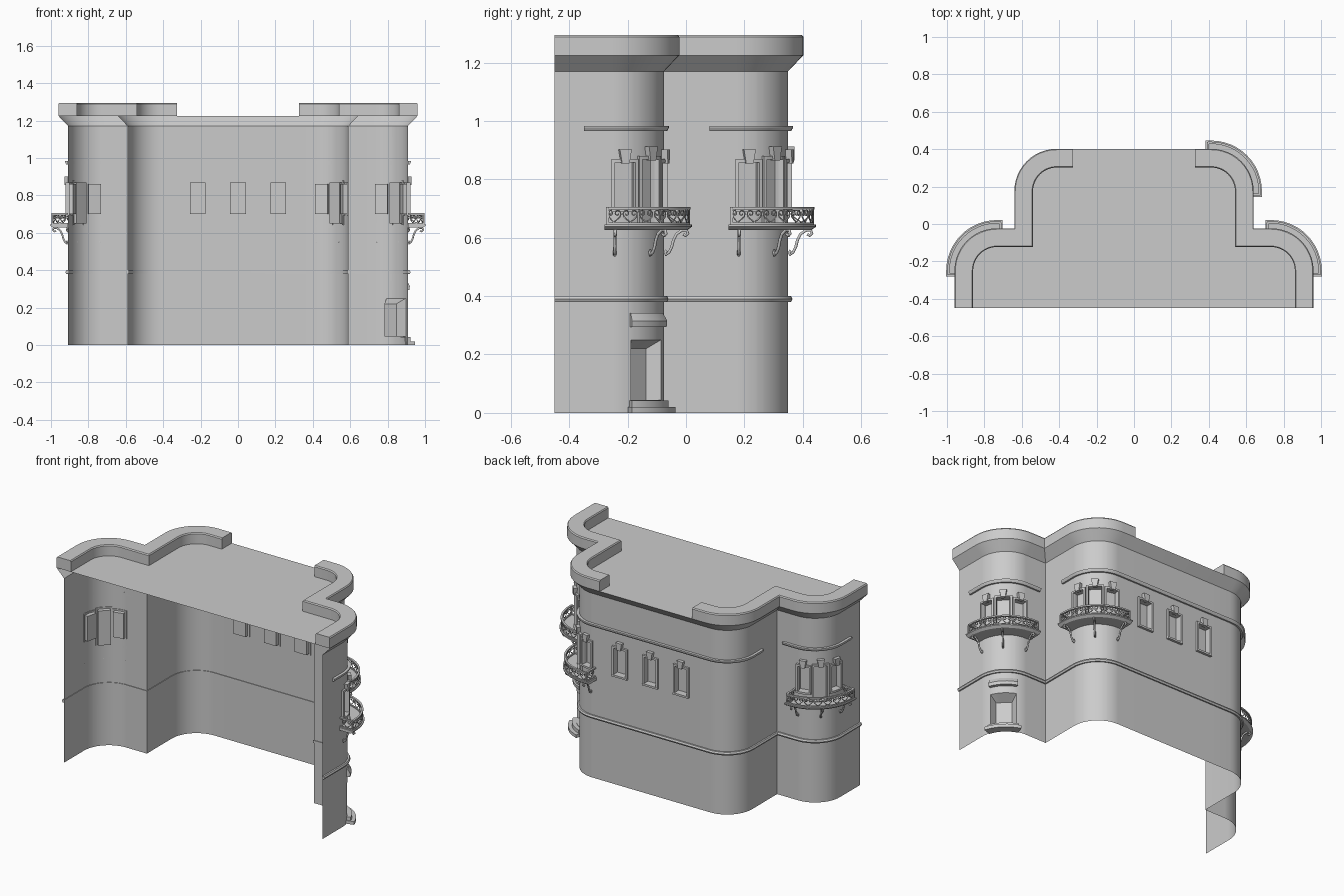
import bpy, bmesh, math
from mathutils import Vector

if "Cube" in bpy.data.objects:
    bpy.data.objects.remove(bpy.data.objects["Cube"])

# ---- wall plan: half outline (right side), mirrored; s = distance along it ----
R, Q = 0.175, 0.175 * math.pi / 2
XL, XU, Y0, YS, YB = 0.908, 0.588, -0.45, -0.075, 0.35
SEGS = []                      # (length, function u -> (point, outward normal))

def line(a, b):
    a, b = Vector(a), Vector(b)
    d = (b - a).normalized()
    SEGS.append(((b - a).length, lambda u: (a + d * u, Vector((d.y, -d.x)))))

def arc(cx, cy, a0):
    def f(u):
        n = Vector((math.cos(a0 + u / R), math.sin(a0 + u / R)))
        return Vector((cx, cy)) + n * R, n
    SEGS.append((Q, f))

line((XL, Y0), (XL, YS - R)); arc(XL - R, YS - R, 0)
line((XL - R, YS), (XU, YS)); line((XU, YS), (XU, YB - R))
arc(XU - R, YB - R, 0)
line((XU - R, YB), (R - XU, YB))
arc(R - XU, YB - R, math.pi / 2)
line((-XU, YB - R), (-XU, YS)); line((-XU, YS), (R - XL, YS))
arc(R - XL, YS - R, math.pi / 2); line((-XL, YS - R), (-XL, Y0))
T = sum(l for l, f in SEGS)
MARKS, A = [0.0], []           # natural break points, arc starts
acc = 0
for i, (l, f) in enumerate(SEGS):
    if abs(l - Q) < 1e-9:
        A.append(acc)
        MARKS += [acc + l * k / 12 for k in range(1, 12)]
    acc += l
    MARKS.append(acc)

def raw(s):
    s = min(max(s, 0), T)
    for l, f in SEGS:
        if s <= l:
            return f(s)
        s -= l
    return f(l)

def at(s, off=0.0, z=0.0):
    """Point on the plan, offset outward with mitred corners."""
    n1, n2 = raw(s - 1e-5)[1], raw(s + 1e-5)[1]
    p = raw(s)[0] + (n1 + n2) / (1 + n1.dot(n2)) * off
    return Vector((p.x, p.y, z))

def stations(s0, s1, extra=()):
    out = []
    for s in sorted([s0, s1] + [m for m in list(MARKS) + list(extra) if s0 < m < s1]):
        if not out or s - out[-1] > 1e-4:
            out.append(s)
    return out

def finish(name, bm, recalc=True):
    if recalc:
        bmesh.ops.recalc_face_normals(bm, faces=bm.faces)
    me = bpy.data.meshes.new(name)
    bm.to_mesh(me)
    bm.free()
    ob = bpy.data.objects.new(name, me)
    bpy.context.collection.objects.link(ob)
    bpy.ops.object.select_all(action='DESELECT')
    ob.select_set(True)
    bpy.context.view_layer.objects.active = ob
    bpy.ops.object.shade_smooth_by_angle(angle=math.radians(30))
    return ob

def sweep(bm, s0, s1, prof, closed=True):
    rows = [[bm.verts.new(at(s, o, z)) for o, z in prof] for s in stations(s0, s1)]
    n = len(prof)
    for a, b in zip(rows, rows[1:]):
        for j in range(n if closed else n - 1):
            k = (j + 1) % n
            bm.faces.new((a[j], b[j], b[k], a[k]))
    if closed:
        bm.faces.new(rows[0]); bm.faces.new(rows[-1])

def rect(o0, o1, z0, z1):
    return [(o0, z0), (o1, z0), (o1, z1), (o0, z1)]

def block(bm, s, w0, w1, o0, o1, z0, z1):
    """Box on the wall at s: width w0 at its foot, w1 at its head."""
    p, n = raw(s)
    n = Vector((n.x, n.y, 0)); t = Vector((-n.y, n.x, 0)); p = Vector((p.x, p.y, 0))
    v = [bm.verts.new(p + t * a * w / 2 + n * o + Vector((0, 0, z)))
         for z, w in ((z0, w0), (z1, w1)) for a, o in ((-1, o0), (1, o0), (1, o1), (-1, o1))]
    for f in ((0, 1, 2, 3), (4, 5, 6, 7), (0, 1, 5, 4), (1, 2, 6, 5), (2, 3, 7, 6), (3, 0, 4, 7)):
        bm.faces.new([v[i] for i in f])

# ---- openings: (s, width, z0, z1, depth, back scale) ----
BAYS = [A[0], A[1], A[3]]
windows = [(T / 2 - x, 0.085, 0.70, 0.87, 0.03, 1) for x in (-0.215, 0, 0.215)]
for a in BAYS:
    for deg, w, z0, z1 in ((13, 0.068, 0.70, 0.86), (45, 0.076, 0.65, 0.87), (77, 0.068, 0.70, 0.86)):
        windows.append((a + R * math.radians(deg), w, z0, z1, 0.03, 1))
DOOR = A[0] + Q / 2
openings = windows + [(DOOR, 0.15, 0.045, 0.25, 0.06, 0.62)]

# ---- outer wall with recessed niches ----
bm = bmesh.new()
cuts = [s + k * w / 2 for s, w, *_ in openings for k in (-1, 1)]
cols = stations(0, T, cuts)
zs = sorted({0, 1.17} | {z for o in openings for z in o[2:4]})
grid = [[bm.verts.new(at(s, 0, z)) for z in zs] for s in cols]
for i in range(len(cols) - 1):
    for j in range(len(zs) - 1):
        sm, zm = (cols[i] + cols[i + 1]) / 2, (zs[j] + zs[j + 1]) / 2
        if not any(abs(sm - o[0]) < o[1] / 2 and o[2] < zm < o[3] for o in openings):
            bm.faces.new((grid[i][j], grid[i + 1][j], grid[i + 1][j + 1], grid[i][j + 1]))
for s, w, z0, z1, d, k in openings:
    cc = stations(s - w / 2, s + w / 2, cuts)
    p, n = raw(s)
    t = Vector((-n.y, n.x, 0)); c = Vector((p.x - n.x * d, p.y - n.y * d, 0))
    zb = z1 - (0.03 if k < 1 else 0)
    def put(q, z):
        return bm.verts.new((q.x, q.y, z))
    backs = [c + t * ((at(q) - c).dot(t) * k) for q in cc]
    f0 = [put(at(q), z0) for q in cc]; f1 = [put(at(q), z1) for q in cc]
    b0 = [put(q, z0) for q in backs]; b1 = [put(q, zb) for q in backs]
    for i in range(len(cc) - 1):
        bm.faces.new((b0[i], b0[i + 1], b1[i + 1], b1[i]))
        bm.faces.new((b1[i], b1[i + 1], f1[i + 1], f1[i]))
        bm.faces.new((f0[i], f0[i + 1], b0[i + 1], b0[i]))
    bm.faces.new((f0[0], b0[0], b1[0], f1[0]))
    bm.faces.new((f0[-1], f1[-1], b1[-1], b0[-1]))
bmesh.ops.remove_doubles(bm, verts=bm.verts, dist=1e-5)
finish("outer_wall", bm, False)

# ---- flared cornice, roof, parapets ----
bm = bmesh.new()
sweep(bm, 0, T, [(0, 1.17), (0.052, 1.225)], False)
finish("cornice", bm, False)
bm = bmesh.new()
bm.faces.new([bm.verts.new(at(s, 0.052, 1.225)) for s in stations(0, T)])
finish("roof", bm, False)
for name, s0, s1 in (("right_parapet", 0, T / 2 - 0.325), ("left_parapet", T / 2 + 0.325, T)):
    bm = bmesh.new()
    sweep(bm, s0, s1, [(-0.048, 1.225), (0.052, 1.225), (0.052, 1.288), (0.047, 1.295),
                       (-0.043, 1.295), (-0.048, 1.288)])
    finish(name, bm)

# ---- string courses ----
bm = bmesh.new()
sweep(bm, 0, T, [(-0.004, 0.382), (0.01, 0.38), (0.015, 0.39), (0.01, 0.4), (-0.004, 0.4)])
finish("string_course", bm)
bm = bmesh.new()
up = SEGS[0][0] + Q + SEGS[2][0] + 0.155      # start of the upper run on the side wall
for s0, s1 in ((0.1, A[0] + Q + 0.1), (up, T - up), (T - A[0] - Q - 0.1, T - 0.1)):
    sweep(bm, s0, s1, [(0, 0.965), (0.01, 0.965), (0.017, 0.977), (0.017, 0.983), (0, 0.983)])
finish("hood_moulding", bm)

# ---- window surrounds with keystones ----
bm = bmesh.new()
for s, w, z0, z1, *_ in windows:
    for k in (-1, 1):
        block(bm, s + k * (w / 2 + 0.005), 0.012, 0.012, -0.006, 0.013, z0 - 0.008, z1 + 0.01)
    sweep(bm, s - w / 2, s + w / 2, rect(-0.004, 0.013, z1 - 0.002, z1 + 0.01))
    sweep(bm, s - w / 2 - 0.011, s + w / 2 + 0.011, rect(0, 0.015, z0 - 0.012, z0))
    block(bm, s, 0.026, 0.042, 0, 0.021, z1 - 0.005, z1 + 0.042)
finish("window_surrounds", bm)

# ---- entrance canopy and steps ----
bm = bmesh.new()
sweep(bm, DOOR - 0.078, DOOR + 0.078, [(0, 0.295), (0.02, 0.295), (0.022, 0.315), (0.006, 0.343), (0, 0.343)])
finish("door_canopy", bm)
bm = bmesh.new()
sweep(bm, DOOR - 0.086, DOOR + 0.086, rect(-0.005, 0.048, 0, 0.02))
sweep(bm, DOOR - 0.08, DOOR + 0.08, rect(-0.005, 0.025, 0.02, 0.042))
finish("door_steps", bm)

# ---- balconies ----
def tube(name, paths, r):
    cu = bpy.data.curves.new(name, 'CURVE')
    cu.dimensions = '3D'
    cu.bevel_depth, cu.bevel_resolution, cu.use_fill_caps = r, 1, True
    for pts in paths:
        sp = cu.splines.new('POLY')
        sp.points.add(len(pts) - 1)
        for q, p in zip(sp.points, pts):
            q.co = (*p, 1)
    bpy.context.collection.objects.link(bpy.data.objects.new(name, cu))

def scroll(side):
    """One half of a heart scroll in a unit cell: stem, then inward spiral."""
    pts = [(0, 0.02), (0.18, 0.2), (0.38, 0.42)]
    for i in range(13):
        a = -0.3 + i * 0.55
        r = 0.2 * (1 - i / 17)
        pts.append((0.23 + r * math.cos(a), 0.68 + 1.4 * r * math.sin(a)))
    return [(0.5 + side * u, v) for u, v in pts]

RO, ZB, ZT = 0.084, 0.652, 0.698
for name, a in zip(("right_front", "right_back", "left_front"), BAYS):
    e0, e1, r0, r1 = a - 0.03, a + Q + 0.03, a - 0.018, a + Q + 0.018
    bm = bmesh.new()
    sweep(bm, e0, e1, [(0, 0.645), (0.096, 0.645), (0.096, 0.638), (0.08, 0.627), (0, 0.627)])
    finish(name + "_balcony_slab", bm)
    bm = bmesh.new()
    for z0, z1, h in ((0.645, 0.652, 0.004), (0.697, 0.706, 0.006)):
        sweep(bm, r0, r1, rect(RO - h, RO + h, z0, z1))
        for s in (r0, r1):
            block(bm, s, 2 * h, 2 * h, 0, RO, z0, z1)
    for s in (r0, r1):
        block(bm, s, 0.008, 0.008, RO - 0.004, RO + 0.004, 0.645, 0.70)
    finish(name + "_balcony_rails", bm)
    paths, N = [], 8
    for side in (-1, 1):
        sc = scroll(side)
        z = lambda v: ZB + (ZT - ZB) * v
        for i in range(N):
            paths.append([at(r0 + (r1 - r0) * (i + u) / N, RO, z(v)) for u, v in sc])
        for s in (r0, r1):
            paths.append([at(s, 0.01 + 0.07 * u, z(v)) for u, v in sc])
    tube(name + "_balcony_scrollwork", paths, 0.0025)
    # S-shaped brackets beneath the slab
    shape = [(0.066, 0.612), (0.074, 0.607), (0.082, 0.614), (0.078, 0.625), (0.062, 0.626),
             (0.042, 0.612), (0.032, 0.592), (0.026, 0.568), (0.017, 0.55), (0.006, 0.541),
             (0.003, 0.55), (0.009, 0.556)]
    tube(name + "_balcony_brackets",
         [[at(a + Q * k, o, z) for o, z in shape] for k in (0.02, 0.5, 0.98)], 0.0055)
